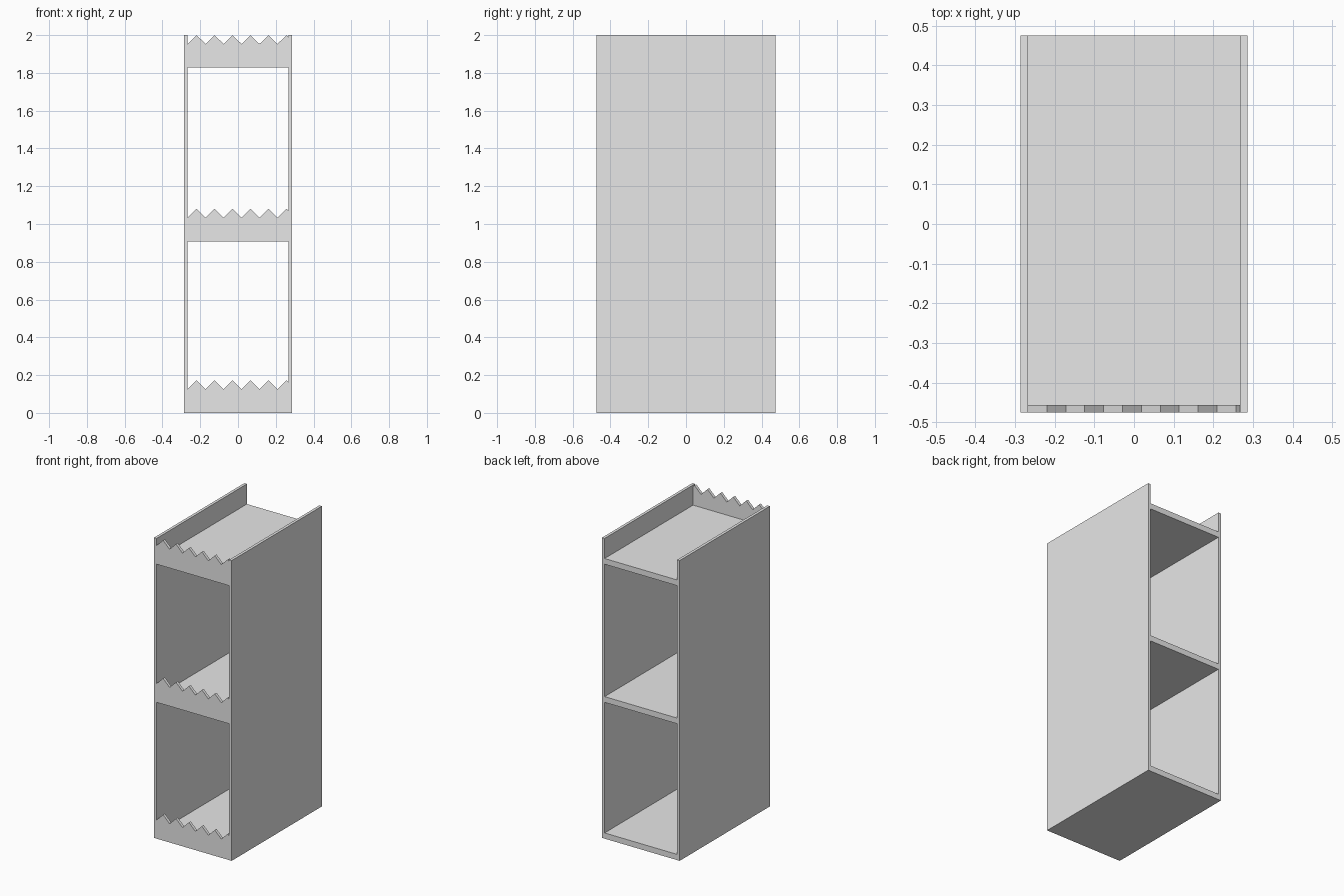
import bpy
import bmesh

if "Cube" in bpy.data.objects:
    bpy.data.objects.remove(bpy.data.objects["Cube"], do_unlink=True)

HALF_W, HALF_D, HEIGHT = 0.286, 0.475, 2.0
PANEL, SHELF, LIP = 0.019, 0.038, 0.019
INNER = HALF_W - PANEL
LIP_HEIGHT, TOOTH = 0.172, 0.047

grey = bpy.data.materials.new("light_grey")
grey.use_nodes = True
grey.diffuse_color = (0.8, 0.8, 0.8, 1)
grey.node_tree.nodes["Principled BSDF"].inputs["Base Color"].default_value = (0.8, 0.8, 0.8, 1)


def extrude_profile(name, profile, y0, y1):
    """Extrude an x-z outline from y0 back to y1."""
    bm = bmesh.new()
    face = bm.faces.new([bm.verts.new((x, y0, z)) for x, z in profile])
    new = bmesh.ops.extrude_face_region(bm, geom=[face])["geom"]
    verts = [g for g in new if isinstance(g, bmesh.types.BMVert)]
    bmesh.ops.translate(bm, verts=verts, vec=(0, y1 - y0, 0))
    bmesh.ops.recalc_face_normals(bm, faces=bm.faces)
    mesh = bpy.data.meshes.new(name)
    bm.to_mesh(mesh)
    bm.free()
    mesh.materials.append(grey)
    obj = bpy.data.objects.new(name, mesh)
    bpy.context.collection.objects.link(obj)
    return obj


def rectangle(x0, x1, z0, z1):
    return [(x0, z0), (x1, z0), (x1, z1), (x0, z1)]


def toothed_outline(z0):
    """Front lip outline with a saw-tooth top, the last tooth cut short."""
    peak = z0 + LIP_HEIGHT
    valley = peak - TOOTH
    points = [(-INNER, z0), (INNER, z0)]
    step = 0.0476
    teeth = [(-INNER + i * step, peak if i % 2 else valley) for i in range(12)]
    x_last = teeth[-1][0]
    points.append((INNER, peak - (INNER - x_last) * TOOTH / step))
    return points + teeth[::-1]


# Side panels
for side, sign in (("left", 1), ("right", -1)):
    x0, x1 = sorted((sign * INNER, sign * HALF_W))
    extrude_profile(side + "_panel", rectangle(x0, x1, 0, HEIGHT), -HALF_D, HALF_D)

# Shelves with a toothed lip along the front
levels = {"bottom": 0.0, "middle": 0.908, "top": HEIGHT - LIP_HEIGHT}
for level, z in levels.items():
    extrude_profile(level + "_shelf", rectangle(-INNER, INNER, z, z + SHELF),
                    -HALF_D + LIP, HALF_D)
    extrude_profile(level + "_toothed_lip", toothed_outline(z),
                    -HALF_D, -HALF_D + LIP)
